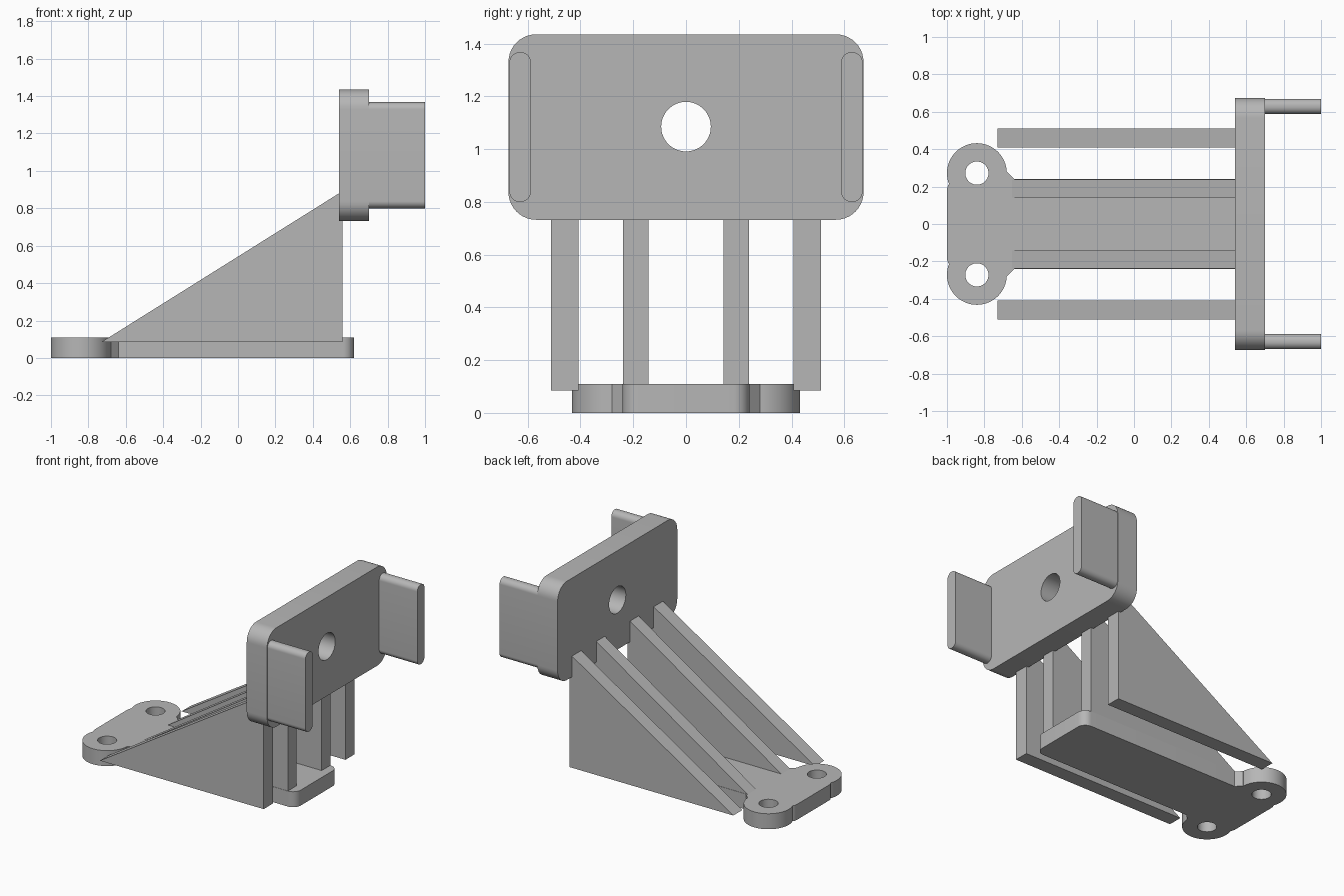
import bpy
import bmesh
from math import cos, sin, pi
from mathutils import Vector

if "Cube" in bpy.data.objects:
    bpy.data.objects.remove(bpy.data.objects["Cube"], do_unlink=True)

grey = bpy.data.materials.new("plain_grey")
grey.use_nodes = True
colour = (0.47, 0.47, 0.47, 1)
grey.diffuse_color = colour
grey.node_tree.nodes["Principled BSDF"].inputs["Base Color"].default_value = colour

# Maps from (profile u, profile v, depth) to world axes
FLOOR = lambda u, v, d: (u, v, d)    # profile lies in x, y
SIDE = lambda u, v, d: (u, d, v)     # profile lies in x, z
WALL = lambda u, v, d: (d, u, v)     # profile lies in y, z


def rounded_rect(u0, u1, v0, v1, r, steps=10):
    corners = [(u1 - r, v1 - r), (u0 + r, v1 - r), (u0 + r, v0 + r), (u1 - r, v0 + r)]
    return [(u + r * cos((i + k / steps) * pi / 2), v + r * sin((i + k / steps) * pi / 2))
            for i, (u, v) in enumerate(corners) for k in range(steps + 1)]


def circle(u, v, r, count=64):
    return [(u + r * cos(2 * pi * k / count), v + r * sin(2 * pi * k / count))
            for k in range(count)]


def prism(name, profile, d0, d1, axes):
    bm = bmesh.new()
    face = bm.faces.new([bm.verts.new(axes(u, v, d0)) for u, v in profile])
    grown = bmesh.ops.extrude_face_region(bm, geom=[face])
    shift = Vector(axes(0, 0, d1 - d0))
    bmesh.ops.translate(bm, vec=shift,
                        verts=[e for e in grown["geom"] if isinstance(e, bmesh.types.BMVert)])
    bmesh.ops.recalc_face_normals(bm, faces=bm.faces)
    mesh = bpy.data.meshes.new(name)
    bm.to_mesh(mesh)
    bm.free()
    mesh.materials.append(grey)
    obj = bpy.data.objects.new(name, mesh)
    bpy.context.collection.objects.link(obj)
    return obj


def select_only(obj):
    bpy.ops.object.select_all(action='DESELECT')
    obj.select_set(True)
    bpy.context.view_layer.objects.active = obj


def combine(obj, other, operation):
    select_only(obj)
    mod = obj.modifiers.new(operation.lower(), 'BOOLEAN')
    mod.operation = operation
    mod.solver = 'EXACT'
    mod.object = other
    bpy.ops.object.modifier_apply(modifier=mod.name)
    bpy.data.objects.remove(other, do_unlink=True)


def smooth(obj):
    select_only(obj)
    bpy.ops.object.shade_smooth_by_angle(angle=pi / 6)


# Base foot with two round mounting ears, chamfered necks and screw holes
THICK = 0.11
base = prism("base_foot", rounded_rect(-1, 0.62, -0.24, 0.24, 0.06), 0, THICK, FLOOR)
for s in (-1, 1):
    neck = [(-0.84, s * 0.1), (-0.64, s * 0.1), (-0.64, s * 0.24), (-0.68, s * 0.28), (-0.84, s * 0.28)]
    combine(base, prism("neck", neck, 0, THICK, FLOOR), 'UNION')
    combine(base, prism("ear", circle(-0.84, s * 0.272, 0.16), 0, THICK, FLOOR), 'UNION')
for s in (-1, 1):
    combine(base, prism("screw_hole", circle(-0.84, s * 0.272, 0.062), -0.1, 0.3, FLOOR), 'DIFFERENCE')
smooth(base)

# Upright holder plate with a central hole
plate = prism("holder_plate", rounded_rect(-0.673, 0.673, 0.732, 1.435, 0.105), 0.54, 0.7, WALL)
combine(plate, prism("plate_hole", circle(0, 1.085, 0.094), 0.4, 0.9, WALL), 'DIFFERENCE')
smooth(plate)

# Triangular ribs and side clips, mirrored left and right
outer = [(-0.73, 0.085), (0.56, 0.085), (0.56, 0.88), (0.54, 0.88)]
inner = [(-0.69, 0.085), (0.56, 0.085), (0.56, 0.88), (0.54, 0.88)]
for side, s in (("right", -1), ("left", 1)):
    prism(f"outer_rib_{side}", outer, s * 0.408, s * 0.511, SIDE)
    prism(f"inner_rib_{side}", inner, s * 0.142, s * 0.238, SIDE)
    y0, y1 = sorted((s * 0.588, s * 0.669))
    smooth(prism(f"clip_{side}", rounded_rect(y0, y1, 0.8, 1.367, 0.038), 0.69, 1, WALL))
